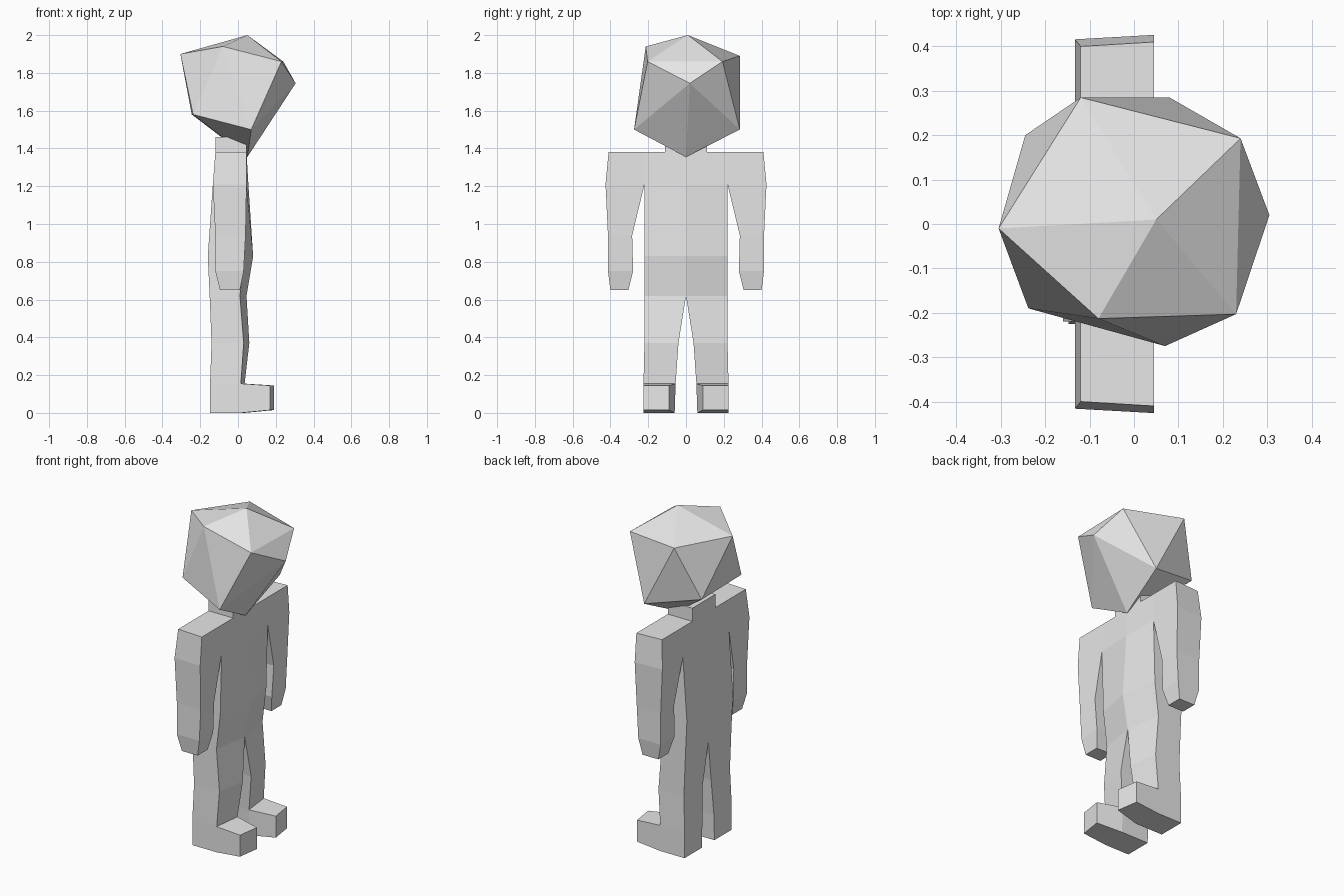
import bpy, bmesh
from collections import Counter

if "Cube" in bpy.data.objects:
    bpy.data.objects.remove(bpy.data.objects["Cube"], do_unlink=True)

grey = bpy.data.materials.new("plain grey")
grey.use_nodes = True
grey.diffuse_color = (0.8, 0.8, 0.8, 1)
grey.node_tree.nodes["Principled BSDF"].inputs["Base Color"].default_value = (0.8, 0.8, 0.8, 1)


def finish(bm, name):
    bmesh.ops.recalc_face_normals(bm, faces=bm.faces)
    mesh = bpy.data.meshes.new(name)
    bm.to_mesh(mesh)
    bm.free()
    mesh.materials.append(grey)
    obj = bpy.data.objects.new(name, mesh)
    bpy.context.collection.objects.link(obj)
    return obj


def loft(bm, rings):
    """Skin a stack of four-cornered rings and cap both ends."""
    loops = [[bm.verts.new(p) for p in ring] for ring in rings]
    for a, b in zip(loops, loops[1:]):
        for i in range(4):
            j = (i + 1) % 4
            bm.faces.new((a[i], a[j], b[j], b[i]))
    bm.faces.new(loops[0])
    bm.faces.new(loops[-1])


def ring(z, back, front_out, front_in, outer, inner):
    return [(back, outer, z), (front_out, outer, z), (front_in, inner, z), (back, inner, z)]


# Half of the body: torso and leg, arm, foot
bm = bmesh.new()
loft(bm, [ring(*r) for r in (
    (1.38, -.12, .045, .045, .22, 0),
    (1.21, -.133, .045, .055, .22, 0),
    (.83, -.16, .035, .08, .22, 0),
    (.62, -.15, .01, .045, .22, 0),
    (.37, -.14, .03, .06, .22, .04),
    (.155, -.148, .015, .035, .225, .055),
    (0, -.148, .015, .035, .225, .06))])

arm = [ring(*r) for r in (
    (1.38, -.12, .045, .045, .40, .22),
    (1.21, -.133, .045, .045, .416, .22),
    (.94, -.12, .04, .04, .413, .285),
    (.75, -.12, .03, .03, .413, .28),
    (.65, -.095, .01, .01, .40, .305))]
for r in arm[:2]:  # front outer edge flares slightly
    x, y, z = r[1]
    r[1] = (x, y + .01, z)
loft(bm, arm)

loft(bm, [
    [(.015, .225, 0), (.015, .225, .155), (.035, .055, .155), (.035, .06, 0)],
    [(.17, .225, .015), (.17, .225, .145), (.19, .09, .145), (.19, .09, .015)]])

# Open the joints where parts meet, and the centre plane
def key(face):
    return tuple(round(c, 5) for c in face.calc_center_median())

count = Counter(key(f) for f in bm.faces)
inside = [f for f in bm.faces if count[key(f)] > 1 or key(f)[1] < .0005]
bmesh.ops.delete(bm, geom=inside, context="FACES")
bmesh.ops.remove_doubles(bm, verts=bm.verts, dist=.0005)
body = finish(bm, "body")
mirror = body.modifiers.new("other half", "MIRROR")
mirror.use_axis = (False, True, False)
mirror.merge_threshold = .001

# Neck
bm = bmesh.new()
loft(bm, [[(-.12, -.11, z), (.045, -.11, z), (.045, .11, z), (-.12, .11, z)] for z in (1.37, 1.46)])
finish(bm, "neck")

# Faceted head: uneven twenty-sided solid
head_points = [
    (.05, .01, 2), (.05, 0, 1.355),
    (-.12, .285, 1.89), (.24, .193, 1.86), (.23, -.203, 1.86),
    (-.08, -.213, 1.94), (-.305, -.01, 1.9),
    (.08, .285, 1.5), (.305, .02, 1.745), (.07, -.275, 1.5),
    (-.238, -.19, 1.58), (-.245, .2, 1.58)]
bm = bmesh.new()
for p in head_points:
    bm.verts.new(p)
bmesh.ops.convex_hull(bm, input=bm.verts)
finish(bm, "head")
